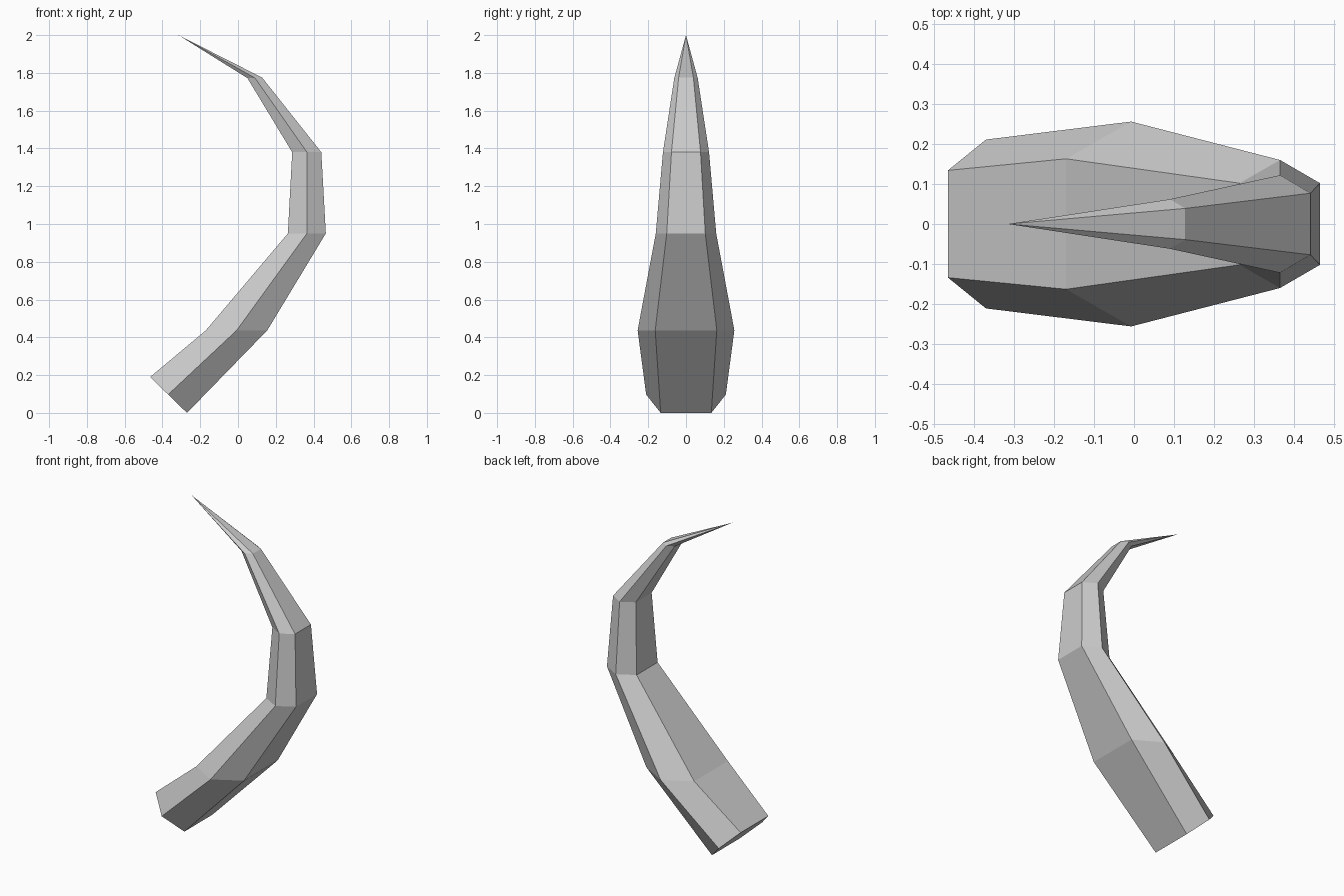
import bpy, bmesh

if "Cube" in bpy.data.objects:
    bpy.data.objects.remove(bpy.data.objects["Cube"])

# Ring stations: inner (x, z), middle (x, z), outer (x, z), middle half width, edge half width
RINGS = [
    ((-0.465, 0.19), (-0.37, 0.097), (-0.27, 0.0), 0.211, 0.134),
    ((-0.17, 0.437), (-0.007, 0.437), (0.155, 0.437), 0.256, 0.163),
    ((0.264, 0.95), (0.365, 0.95), (0.465, 0.95), 0.16, 0.102),
    ((0.287, 1.38), (0.365, 1.38), (0.441, 1.38), 0.122, 0.077),
    ((0.05, 1.772), (0.09, 1.773), (0.128, 1.775), 0.062, 0.039),
]
TIP = (-0.315, 0, 2.0)


def hex_ring(bm, inner, middle, outer, wide, narrow):
    """Six-sided cross-section, symmetric about y = 0."""
    loop = [(inner, -narrow), (middle, -wide), (outer, -narrow),
            (outer, narrow), (middle, wide), (inner, narrow)]
    return [bm.verts.new((p[0], y, p[1])) for p, y in loop]


# Curved horn: six-sided rings bridged together and drawn to a point
bm = bmesh.new()
rings = [hex_ring(bm, *r) for r in RINGS]
tip = bm.verts.new(TIP)
for a, b in zip(rings, rings[1:]):
    for i in range(6):
        j = (i + 1) % 6
        bm.faces.new((a[i], a[j], b[j], b[i]))
for i in range(6):
    bm.faces.new((rings[-1][i], rings[-1][(i + 1) % 6], tip))

# Base cap
bm.faces.new(rings[0][::-1])
bmesh.ops.recalc_face_normals(bm, faces=bm.faces)

mesh = bpy.data.meshes.new("horn")
bm.to_mesh(mesh)
bm.free()
bpy.context.collection.objects.link(bpy.data.objects.new("horn", mesh))
